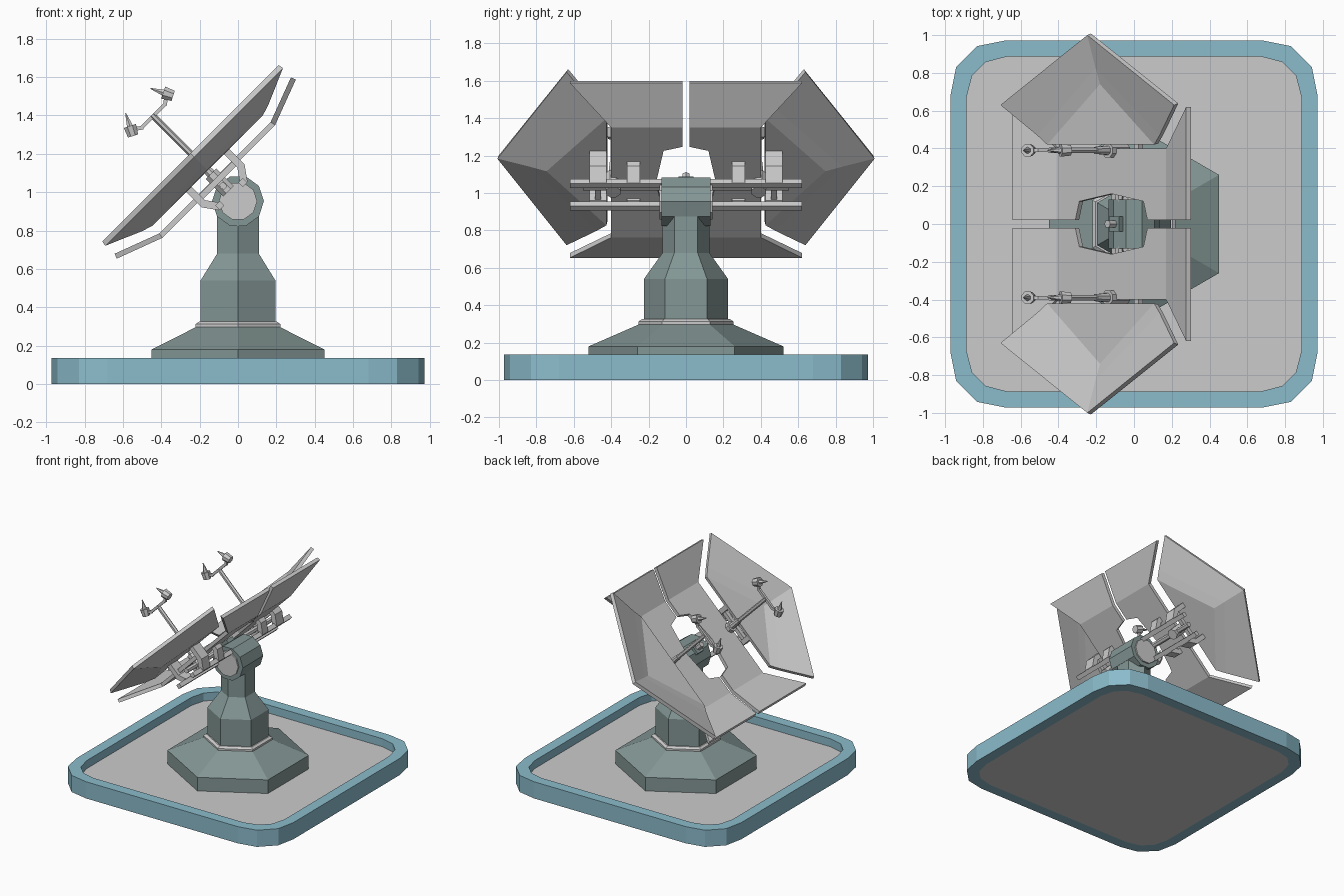
import bpy, bmesh, math
from mathutils import Matrix, Vector

if "Cube" in bpy.data.objects:
    bpy.data.objects.remove(bpy.data.objects["Cube"])


def material(name, rgb):
    m = bpy.data.materials.new(name)
    m.diffuse_color = (*rgb, 1)
    m.use_nodes = True
    m.node_tree.nodes["Principled BSDF"].inputs["Base Color"].default_value = m.diffuse_color
    return m


BLUE = material("blue_rim", (0.26, 0.50, 0.60))
GREEN = material("grey_green", (0.23, 0.31, 0.30))

# Dish frame: local x runs up the slope, y sideways, z along the dish axis
k = math.sqrt(0.5)
DISH = Matrix(((k, 0, -k, -0.12), (0, 1, 0, 0), (k, 0, k, 1.075), (0, 0, 0, 1)))


def finish(name, bm, mat=None, frame=None, fix=True):
    if fix:
        bmesh.ops.recalc_face_normals(bm, faces=bm.faces)
    me = bpy.data.meshes.new(name)
    bm.to_mesh(me)
    bm.free()
    ob = bpy.data.objects.new(name, me)
    bpy.context.collection.objects.link(ob)
    if mat:
        me.materials.append(mat)
    if frame:
        ob.matrix_world = frame
    return ob


def loft(name, loops, mat=None, frame=None, closed=False):
    """Bridge equal loops of points; cap the ends, or join last to first."""
    bm = bmesh.new()
    rows = [[bm.verts.new(p) for p in lp] for lp in loops]
    n = len(rows[0])
    pairs = list(zip(rows, rows[1:])) + ([(rows[-1], rows[0])] if closed else [])
    for a, b in pairs:
        for i in range(n):
            j = (i + 1) % n
            bm.faces.new((a[i], a[j], b[j], b[i]))
    if not closed:
        bm.faces.new(rows[0])
        bm.faces.new(rows[-1])
    return finish(name, bm, mat, frame)


def lathe(name, profile, sides, mat=None):
    def ring(r, z):
        return [(r * math.cos(math.pi / 2 + math.tau * i / sides),
                 r * math.sin(math.pi / 2 + math.tau * i / sides), z) for i in range(sides)]
    return loft(name, [ring(r, z) for r, z in profile], mat)


def rod(name, a, b, r1, r2=None, sides=8, mat=None, frame=DISH):
    """Cylinder, cone or square beam between two points."""
    a, b = Vector(a), Vector(b)
    d = b - a
    bm = bmesh.new()
    rot = d.to_track_quat('Z', 'Y').to_matrix().to_4x4()
    turn = Matrix.Rotation(math.pi / sides, 4, 'Z')
    bmesh.ops.create_cone(bm, cap_ends=True, segments=sides, radius1=r1,
                          radius2=r1 if r2 is None else r2, depth=d.length,
                          matrix=Matrix.Translation((a + b) / 2) @ rot @ turn)
    return finish(name, bm, mat, frame)


def sheet(name, points, faces, s, inset=()):
    """Thin dish panel facing along the dish axis, s = side."""
    bm = bmesh.new()
    vs = [bm.verts.new((u, y * s, w)) for u, y, w in points]
    fs = [bm.faces.new([vs[i] for i in f]) for f in faces]
    for f in fs:
        f.normal_update()
        if f.normal.z < 0:
            f.normal_flip()
    if inset:
        bmesh.ops.inset_region(bm, faces=[fs[i] for i in inset], thickness=0.075,
                               depth=-0.006, use_even_offset=True)
    ob = finish(name, bm, None, DISH, fix=False)
    mod = ob.modifiers.new("thickness", 'SOLIDIFY')
    mod.thickness = 0.028
    mod.offset = -1
    return ob


# Base tray with rounded corners
def square(h, c, m, z):
    quarter = [(h, c), (h - 0.03, m), (m, h - 0.03), (c, h)]
    out = []
    for q in range(4):
        for x, y in quarter:
            for _ in range(q):
                x, y = -y, x
            out.append((x, y, z))
    return out


loft("base_rim", [square(0.972, 0.68, 0.83, 0), square(0.972, 0.68, 0.83, 0.135),
                  square(0.887, 0.67, 0.785, 0.135), square(0.887, 0.67, 0.785, 0)],
     BLUE, closed=True)
loft("base_floor", [square(0.887, 0.67, 0.785, 0), square(0.887, 0.67, 0.785, 0.07)])

# Hexagonal pedestal
lathe("pedestal_foot", [(0.52, 0.07), (0.52, 0.18), (0.245, 0.30)], 6, GREEN)
lathe("pedestal_collar", [(0.255, 0.298), (0.255, 0.312), (0.235, 0.325)], 6)
lathe("pedestal_column", [(0.225, 0.32), (0.225, 0.54), (0.125, 0.68), (0.125, 0.93)], 6, GREEN)

# Pivot head with end caps and hub
C = Vector((0, 0, 0.953))
rod("pivot_head", C - Vector((0, 0.13, 0)), C + Vector((0, 0.13, 0)), 0.135, sides=10,
    mat=GREEN, frame=None)
for s in (-1, 1):
    rod("pivot_cap", C + Vector((0, 0.12 * s, 0)), C + Vector((0, 0.142 * s, 0)), 0.1,
        sides=10, frame=None)
rod("hub_block", (0, 0, -0.12), (0, 0, -0.02), 0.055, sides=4, mat=GREEN)
rod("hub_pin", (0, 0, -0.03), (0, 0, 0.03), 0.022, sides=6)

# Long cross bars carrying the dish
for u in (-0.085, 0.085):
    rod("cross_bar", (u, -0.62, -0.12), (u, 0.62, -0.12), 0.024, sides=4)


def bracket(name, y, width, top, su):
    side = [(0.158, top), (0.158, -0.06), (0.105, -0.135), (0.07, -0.115), (0.12, -0.045), (0.12, top)]
    loft(name, [[(u * su, y + d * width / 2, w) for u, w in side] for d in (-1, 1)], frame=DISH)


for s in (-1, 1):
    # Centre panel half: floor with notch round the hub and two raised ends
    floor = [(0.41, 0.02), (0.41, 0.40), (-0.41, 0.40), (-0.41, 0.02), (-0.27, 0.02),
             (-0.24, 0.12), (0, 0.16), (0.24, 0.12), (0.27, 0.02)]
    ends = [(0.65, 0.02, 0.09), (0.65, 0.62, 0.09), (-0.65, 0.62, 0.09), (-0.65, 0.02, 0.09)]
    sheet("centre_panel", [(u, y, 0) for u, y in floor] + ends,
          [range(9), (0, 9, 10, 1), (2, 11, 12, 3)], s)

    # Wing panel: triangle floor and two sloped facets with a sunk chevron
    sheet("wing_panel", [(0.65, 0.63, 0.18), (0, 1.0, 0.18), (-0.65, 0.63, 0.18),
                         (0.40, 0.42, 0.08), (0, 0.74, 0.085), (-0.40, 0.42, 0.08)],
          [(0, 1, 4, 3), (1, 2, 5, 4), (3, 4, 5)], s, inset=(0, 1))

    # Brackets and drive parts behind the dish
    for su in (-1, 1):
        bracket("wing_bracket", 0.47 * s, 0.09, 0.065, su)
        bracket("panel_bracket", 0.28 * s, 0.07, -0.015, su)
    rod("drive_beam", (-0.13, 0.47 * s, -0.02), (0.13, 0.47 * s, -0.02), 0.022, sides=4)
    rod("drive_shaft", (0, 0.12 * s, -0.06), (0, 0.55 * s, -0.06), 0.02, sides=6)
    rod("feed_mount", (0, 0.39 * s, -0.10), (0, 0.39 * s, 0.03), 0.042, sides=8)
    rod("feed_socket", (0, 0.39 * s, 0.0), (0, 0.39 * s, 0.12), 0.028, 0.02, sides=8)

    # Feed mast with a forked head and two pointed horns
    y = 0.39 * s
    rod("feed_mast", (0, y, 0.05), (0, y, 0.46), 0.016, sides=6)
    for su in (-1, 1):
        rod("feed_fork", (0, y, 0.455), (0.085 * su, y, 0.455), 0.014, sides=4)
        rod("feed_fork_tip", (0.08 * su, y, 0.45), (0.128 * su, y, 0.485), 0.014, sides=4)
        p = Vector((0.132 * su, y, 0.487))
        d = Vector((-0.45 * su, 0, 0.89))
        rod("feed_horn", p - d * 0.035, p + d * 0.02, 0.03, 0.036, sides=8)
        rod("feed_spike", p + d * 0.02, p + d * 0.09, 0.018, 0.003, sides=6)
